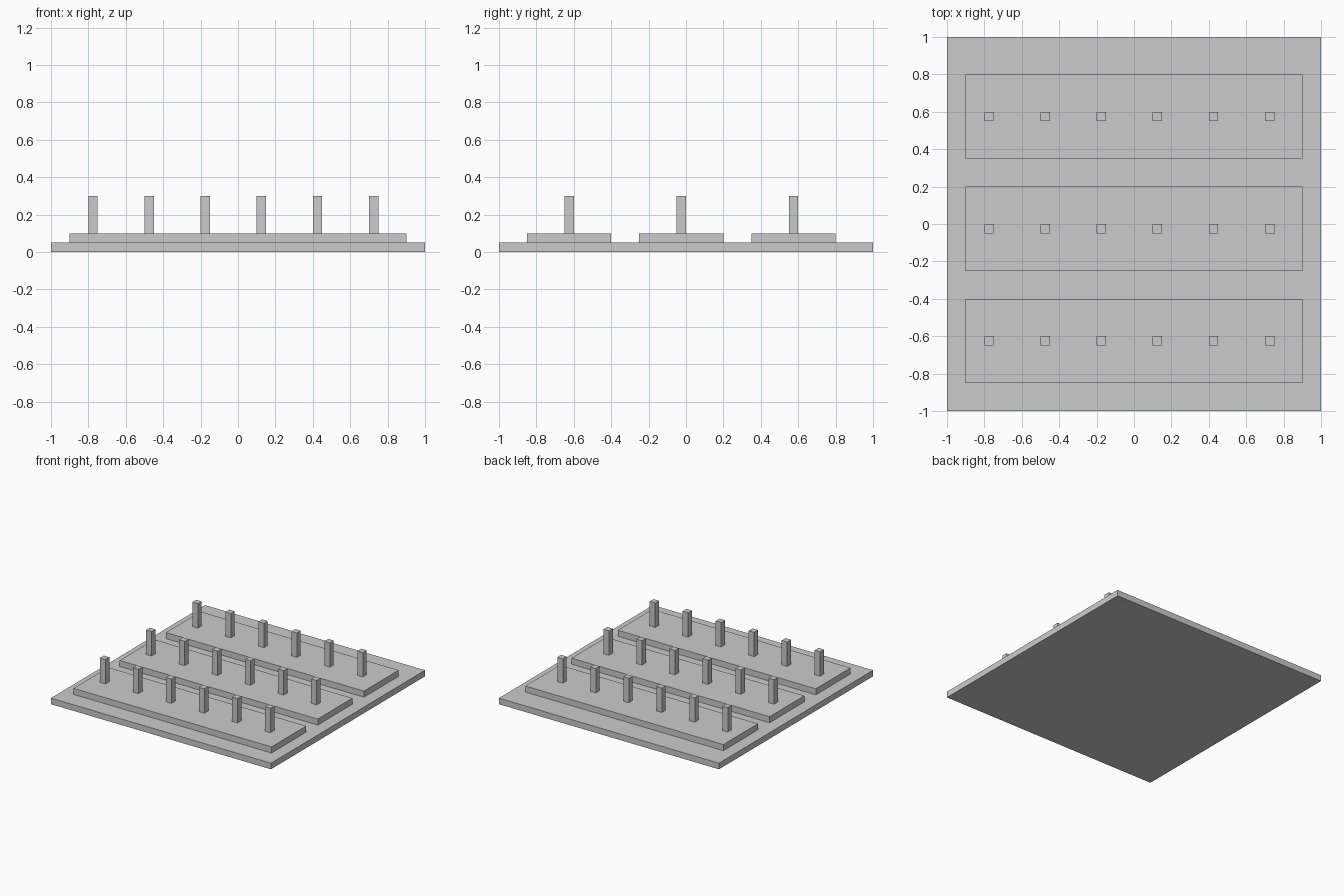
import bpy

if "Cube" in bpy.data.objects:
    bpy.data.objects.remove(bpy.data.objects["Cube"])


def box(name, x0, x1, y0, y1, z0, z1):
    bpy.ops.mesh.primitive_cube_add(
        size=1, location=((x0 + x1) / 2, (y0 + y1) / 2, (z0 + z1) / 2))
    ob = bpy.context.object
    ob.name = name
    ob.scale = (x1 - x0, y1 - y0, z1 - z0)
    bpy.ops.object.transform_apply(location=False, rotation=False, scale=True)
    return ob


# ground slab
box("base_slab", -1, 1, -1, 1, 0, 0.05)

# three raised strips, each with a row of six posts
for row in range(3):
    y = -0.85 + 0.6 * row
    box(f"raised_strip_{row + 1}", -0.9, 0.9, y, y + 0.45, 0.05, 0.10)
    for col in range(6):
        x = -0.80 + 0.3 * col
        box(f"post_{row + 1}_{col + 1}", x, x + 0.05, y + 0.2, y + 0.25, 0.10, 0.30)
